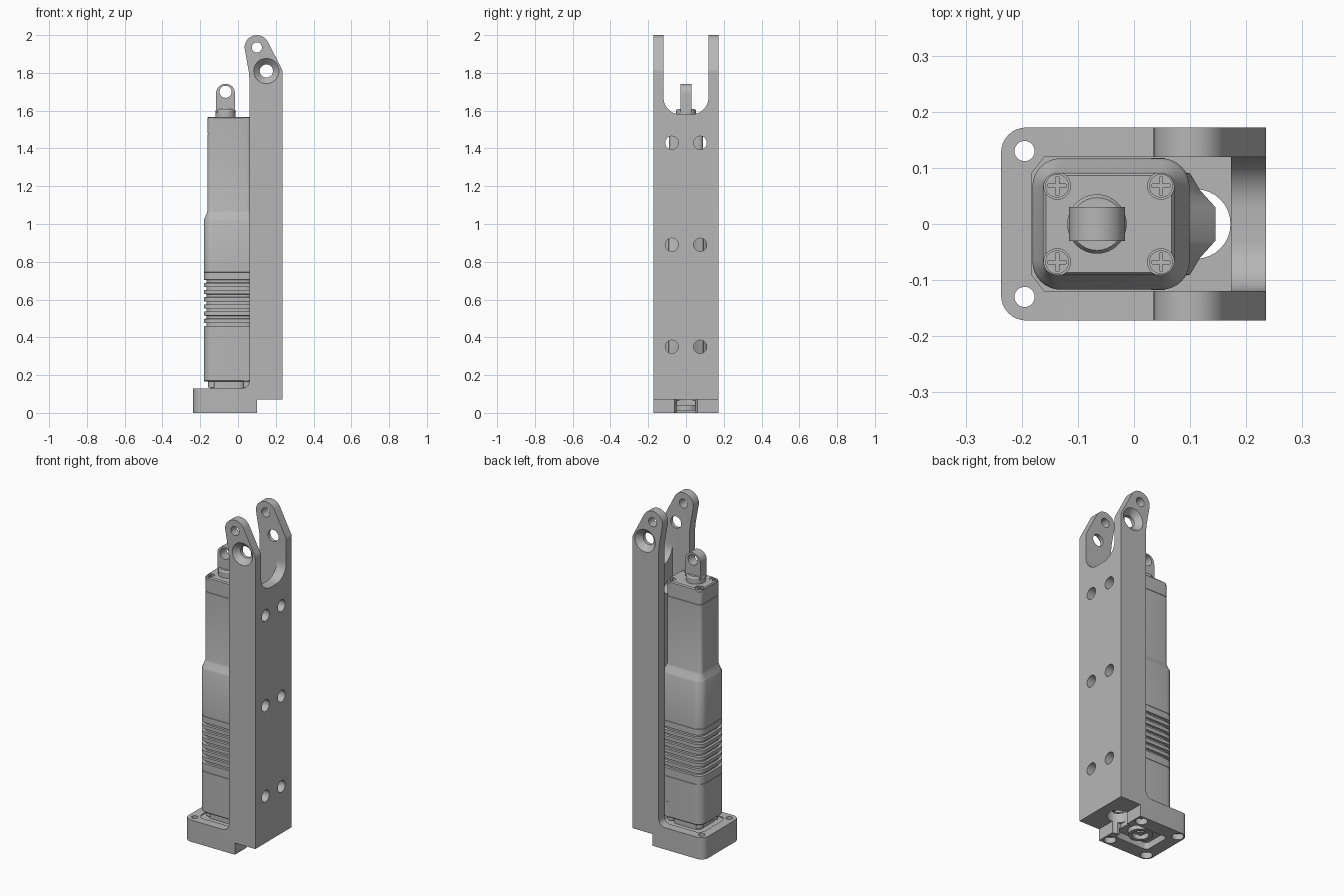
import bpy, bmesh, math
from mathutils import Matrix

cube = bpy.data.objects.get("Cube")
if cube:
    bpy.data.objects.remove(cube, do_unlink=True)

grey = bpy.data.materials.new("machined grey")
grey.use_nodes = True
grey.diffuse_color = (0.47, 0.47, 0.47, 1)
grey.node_tree.nodes["Principled BSDF"].inputs["Base Color"].default_value = (0.47, 0.47, 0.47, 1)


def add(name, bm):
    bmesh.ops.recalc_face_normals(bm, faces=bm.faces)
    mesh = bpy.data.meshes.new(name)
    bm.to_mesh(mesh)
    bm.free()
    mesh.materials.append(grey)
    ob = bpy.data.objects.new(name, mesh)
    bpy.context.scene.collection.objects.link(ob)
    return ob


def loft(name, rings):
    bm = bmesh.new()
    loops = [[bm.verts.new(p) for p in ring] for ring in rings]
    for a, b in zip(loops, loops[1:]):
        for i in range(len(a)):
            j = (i + 1) % len(a)
            bm.faces.new((a[i], a[j], b[j], b[i]))
    bm.faces.new(loops[0])
    bm.faces.new(loops[-1])
    return add(name, bm)


def place(pts, axis, d):
    return [{"x": (d, a, b), "y": (a, d, b), "z": (a, b, d)}[axis] for a, b in pts]


def prism(name, pts, axis, lo, hi):
    return loft(name, [place(pts, axis, lo), place(pts, axis, hi)])


def arc(a, b, r, start, end, n=10):
    angles = [math.radians(start + (end - start) * i / n) for i in range(n + 1)]
    return [(a + r * math.cos(t), b + r * math.sin(t)) for t in angles]


def circle(a, b, r, n=32):
    return arc(a, b, r, 0, 360 - 360 / n, n - 1)


def rounded(cx, cy, hx, hy, r, n=8):
    pts = []
    for k, (sx, sy) in enumerate([(1, 1), (-1, 1), (-1, -1), (1, -1)]):
        pts += arc(cx + sx * (hx - r), cy + sy * (hy - r), r, 90 * k, 90 * k + 90, n)
    return pts


def cylinder(name, a, b, r, axis, lo, hi):
    return prism(name, circle(a, b, r), axis, lo, hi)


def box(name, x0, x1, y0, y1, z0, z1):
    return prism(name, [(x0, y0), (x1, y0), (x1, y1), (x0, y1)], "z", z0, z1)


def cut(ob, cutters):
    for c in cutters:
        m = ob.modifiers.new("cut", "BOOLEAN")
        m.operation, m.object, m.solver = "DIFFERENCE", c, "EXACT"
    graph = bpy.context.evaluated_depsgraph_get()
    mesh = bpy.data.meshes.new_from_object(ob.evaluated_get(graph))
    ob.modifiers.clear()
    ob.data = mesh
    for c in cutters:
        bpy.data.objects.remove(c, do_unlink=True)


# Bracket: foot, upright and leaning ears as one side profile
profile = [(-0.237, 0), (0.1, 0), (0.1, 0.07), (0.235, 0.07), (0.235, 1.8)]
profile += arc(0.195, 1.805, 0.04, 5, 28, 4)
profile += arc(0.1, 1.935, 0.065, 28, 195, 20)
profile += [(0.053, 1.83), (0.058, 1.8), (0.06, 1.77)]
profile += arc(0.02, 0.17, 0.04, 0, -90) + [(-0.237, 0.13)]
bracket = prism("bracket", profile, "y", -0.172, 0.172)
bm = bmesh.new()
bm.from_mesh(bracket.data)
corners = [e for e in bm.edges if all(v.co.x < -0.23 for v in e.verts)
           and abs(e.verts[0].co.y - e.verts[1].co.y) < 0.01]
bmesh.ops.bevel(bm, geom=corners, offset=0.045, segments=8, profile=0.5, affect="EDGES")
bm.to_mesh(bracket.data)
bm.free()

# Openings in the bracket
channel = [(-0.183, -0.09), (-0.16, -0.119), (0.173, -0.119),
           (0.173, 0.119), (-0.16, 0.119), (-0.183, 0.09)]
slot = [(-0.119, 2.1)] + arc(-0.029, 1.67, 0.09, 180, 270) \
    + arc(0.029, 1.67, 0.09, 270, 360) + [(0.119, 2.1)]
cutters = [
    prism("channel_cut", channel, "z", 0.124, 2.2),
    prism("fork_slot_cut", slot, "x", 0.12, 0.3),
    cylinder("cable_hole_cut", 0.11, 0, 0.062, "z", -0.1, 0.2),
    box("cable_notch_cut", 0.05, 0.14, -0.05, 0.05, -0.1, 0.066),
    prism("foot_recess_cut", rounded(-0.05, 0, 0.11, 0.085, 0.02, 4), "z", -0.1, 0.04),
    cylinder("ear_pin_cut", 0.1, 1.935, 0.027, "y", -0.3, 0.3),
    cylinder("ear_screw_cut", 0.15, 1.81, 0.035, "y", -0.3, 0.3),
]
for s in (-1, 1):
    cutters.append(loft("countersink_cut", [
        place(circle(0.15, 1.81, 0.07), "y", s * 0.175),
        place(circle(0.15, 1.81, 0.034), "y", s * 0.139)]))
    for z in (0.35, 0.89, 1.43):
        cutters.append(cylinder("back_hole_cut", s * 0.075, z, 0.035, "x", 0.14, 0.3))
    cutters.append(cylinder("foot_hole_cut", -0.195, s * 0.13, 0.018, "z", -0.1, 0.2))
    for x in (-0.195, 0.058):
        cutters.append(cylinder("counterbore_cut", x, s * 0.13, 0.033, "z", -0.1, 0.035))
cut(bracket, cutters)

# Ring and centre boss under the foot
ring = cylinder("foot_ring", -0.045, 0, 0.066, "z", 0.012, 0.06)
cut(ring, [cylinder("ring_cut", -0.045, 0, 0.045, "z", -0.1, 0.045)])
cylinder("foot_boss", -0.045, 0, 0.018, "z", 0.02, 0.06)

# Actuator body: rounded sections with cooling grooves, shoulder and thin seams
sections = [(0.165, 0.133, 0.11), (0.172, 0.14, 0.117)]


def groove(z, height, depth):
    for dz, d in ((0, 0), (0.001, depth), (height, depth), (height + 0.001, 0)):
        sections.append((z + dz, 0.14 - d, 0.117 - d))


groove(0.41, 0.004, 0.002)
for i in range(7):
    groove(0.46 + i * 0.038, 0.016, 0.013)
groove(0.74, 0.004, 0.002)
sections += [(1.02, 0.14, 0.117), (1.03, 0.136, 0.113), (1.06, 0.119, 0.094),
             (1.07, 0.117, 0.091), (1.474, 0.117, 0.091), (1.475, 0.115, 0.089),
             (1.479, 0.115, 0.089), (1.48, 0.117, 0.091), (1.56, 0.117, 0.091),
             (1.567, 0.112, 0.086)]
body = loft("actuator_body", [
    place(rounded(-0.041 - (0.004 if z > 1.05 else 0), 0, hx, hy,
                  0.05 if z < 1.05 else 0.025), "z", z)
    for z, hx, hy in sections])

# Screw pockets in the cap
screws = [(x, y) for x in (-0.137, 0.048) for y in (-0.068, 0.068)]
cut(body, [cylinder("cap_screw_cut", x, y, 0.024, "z", 1.55, 1.7) for x, y in screws])
for x, y in screws:
    head = cylinder("cap_screw", x, y, 0.021, "z", 1.54, 1.564)
    cut(head, [box("cross_cut", x - 0.016, x + 0.016, y - 0.003, y + 0.003, 1.556, 1.6),
               box("cross_cut", x - 0.003, x + 0.003, y - 0.016, y + 0.016, 1.556, 1.6)])
    cylinder("bottom_screw", x, y, 0.021, "z", 0.135, 0.17)

# Cable spine along the back of the body, and the lower end cap
spine = [(0.06, -0.1), (0.1, -0.09), (0.118, -0.06), (0.145, -0.03),
         (0.145, 0.03), (0.118, 0.06), (0.1, 0.09), (0.06, 0.1)]
spine_top = [(min(x, 0.09), y) for x, y in spine]
loft("cable_spine", [place(spine, "z", 0.23), place(spine, "z", 0.97),
                     place(spine_top, "z", 1.02)])
prism("body_neck", rounded(-0.055, 0, 0.09, 0.085, 0.03), "z", 0.12, 0.17)
for s in (-1, 1):
    box("lower_clip", 0.03, 0.055, s * 0.112, s * 0.118, 0.17, 0.26)

# Rod end: collar and flat eye with a pin hole
loft("rod_collar", [place(circle(-0.066, 0, r), "z", z)
                    for z, r in ((1.55, 0.053), (1.6, 0.053), (1.61, 0.047))])
eye = prism("rod_eye", [(-0.116, 1.59), (-0.016, 1.59)]
            + arc(-0.066, 1.692, 0.05, 0, 180, 20), "y", -0.03, 0.03)
cut(eye, [cylinder("eye_hole_cut", -0.066, 1.7, 0.032, "y", -0.1, 0.1)])

# Smooth rounded faces, keep machined edges crisp
for ob in bpy.context.scene.objects:
    if ob.type == "MESH" and grey.name in ob.data.materials:
        ob.data.shade_smooth()
        ob.data.set_sharp_from_angle(angle=math.radians(30))
